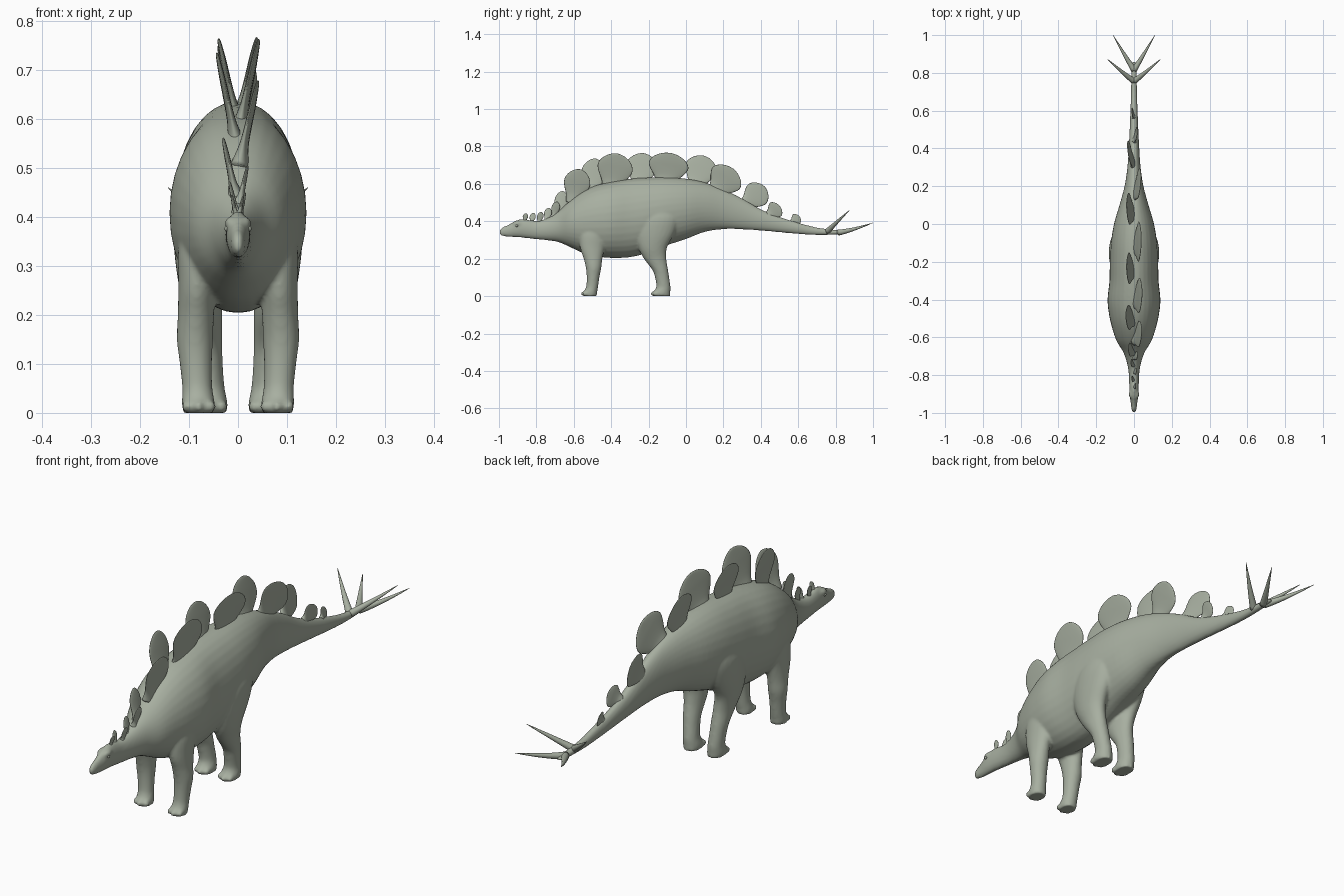
import bpy, bmesh, math
from mathutils import Vector

skin = bpy.data.materials.new("grey_green_skin")
skin.diffuse_color = (0.39, 0.43, 0.355, 1)


def spline(rows, n):
    """Smooth interpolation through rows of equal length."""
    out = []
    for i in range(len(rows) - 1):
        p = [rows[max(0, min(len(rows) - 1, i + k))] for k in (-1, 0, 1, 2)]
        for s in range(n):
            t = s / n
            out.append([0.5 * (2 * b + (c - a) * t + (2 * a - 5 * b + 4 * c - d) * t * t
                               + (3 * b - a - 3 * c + d) * t ** 3) for a, b, c, d in zip(*p)])
    return out + [list(rows[-1])]


def finish(name, bm):
    bmesh.ops.recalc_face_normals(bm, faces=bm.faces)
    for f in bm.faces:
        f.smooth = True
    me = bpy.data.meshes.new(name)
    bm.to_mesh(me)
    bm.free()
    me.materials.append(skin)
    ob = bpy.data.objects.new(name, me)
    bpy.context.collection.objects.link(ob)
    return ob


def loft(name, rings, seg=24):
    """Closed skin over elliptical rings given as (centre, u axis, v axis)."""
    bm = bmesh.new()
    loops = []
    for c, u, v in rings:
        loops.append([bm.verts.new(c + u * math.cos(2 * math.pi * k / seg) + v * math.sin(2 * math.pi * k / seg))
                      for k in range(seg)])
    for a, b in zip(loops, loops[1:]):
        for k in range(seg):
            j = (k + 1) % seg
            bm.faces.new((a[k], a[j], b[j], b[k]))
    bm.faces.new(loops[0])
    bm.faces.new(loops[-1])
    return finish(name, bm)


def ball(name, loc, size):
    bm = bmesh.new()
    bmesh.ops.create_uvsphere(bm, u_segments=16, v_segments=10, radius=1)
    for v in bm.verts:
        v.co = Vector(loc) + Vector(a * b for a, b in zip(v.co, size))
    return finish(name, bm)


# trunk, head and tail: y, top, bottom, half width
trunk = [(-0.998, .350, .333, .005), (-.985, .366, .322, .012), (-.95, .382, .317, .017), (-.91, .403, .315, .023),
         (-.87, .412, .312, .025), (-.80, .402, .304, .027), (-.74, .418, .298, .036), (-.68, .455, .288, .056),
         (-.62, .510, .262, .092), (-.55, .560, .230, .116), (-.48, .592, .213, .132), (-.40, .612, .204, .140),
         (-.30, .627, .208, .130), (-.20, .634, .232, .128), (-.10, .636, .272, .122), (0, .628, .305, .106),
         (.10, .608, .343, .077), (.20, .572, .358, .050), (.30, .522, .357, .035), (.40, .465, .350, .028),
         (.50, .424, .341, .023), (.60, .393, .332, .019), (.70, .367, .326, .016), (.80, .355, .328, .014),
         (.86, .348, .334, .008)]
parts = [loft("body", [(Vector((0, y, (t + b) / 2)), Vector((w, 0, 0)), Vector((0, 0, (t - b) / 2)))
                       for y, t, b, w in spline(trunk, 4)], 32)]

# legs: z, x, y, half width in x, half width in y
front_leg = [(0, .080, -.512, .032, .036), (.02, .081, -.512, .034, .037), (.05, .083, -.502, .031, .032),
             (.10, .086, -.497, .033, .034), (.15, .088, -.494, .037, .041), (.20, .086, -.497, .037, .050),
             (.26, .084, -.500, .038, .066), (.34, .082, -.490, .040, .075), (.42, .075, -.470, .030, .055)]
hind_leg = [(0, .056, -.130, .034, .046), (.02, .057, -.130, .036, .046), (.05, .059, -.121, .032, .038),
            (.10, .063, -.128, .032, .038), (.14, .066, -.138, .034, .042), (.20, .070, -.165, .038, .060),
            (.26, .078, -.178, .043, .077), (.34, .084, -.165, .047, .105), (.42, .086, -.145, .045, .105),
            (.50, .070, -.130, .035, .07)]
for side in (-1, 1):
    for name, leg in (("front_leg", front_leg), ("hind_leg", hind_leg)):
        parts.append(loft(name, [(Vector((side * x, y, z)), Vector((rx, 0, 0)), Vector((0, ry, 0)))
                                 for z, x, y, rx, ry in spline(leg, 4)]))
        # toes
        z, x, y, rx, ry = leg[0]
        for k in (-1, 0, 1):
            parts.append(ball("toe", (side * x + k * .023, y - ry * (.95 - .25 * abs(k)), .013), (.012, .016, .013)))
    # brow and cheek
    parts.append(ball("brow", (side * .017, -.90, .388), (.010, .025, .012)))

# merge the flesh into one smooth body
bpy.ops.object.select_all(action='DESELECT')
for p in parts:
    p.select_set(True)
body = parts[0]
bpy.context.view_layer.objects.active = body
bpy.ops.object.join()
m = body.modifiers.new("blend", 'REMESH')
m.mode = 'VOXEL'
m.voxel_size = 0.0065
m.use_smooth_shade = True
m = body.modifiers.new("soften", 'SMOOTH')
m.factor = 0.5
m.iterations = 5

# eyes
for side in (-1, 1):
    ball("eye", (side * .0235, -.905, .376), (.004, .007, .006))


# back plates: height fraction, width fraction, thickness
shape = [(-.25, .50, .020), (-.08, .56, .014), (.08, .68, .0095), (.25, .86, .0075), (.45, 1, .0065), (.62, .97, .006),
         (.78, .80, .005), (.90, .55, .004), (.97, .30, .003), (1, .06, .001)]


def plate(side, y, z, height, half, tilt):
    a = math.radians(tilt)
    roll = math.radians(12) * side
    up = Vector((math.sin(roll), math.sin(a) * math.cos(roll), math.cos(a) * math.cos(roll)))
    along = Vector((0, math.cos(a), -math.sin(a)))
    out = up.cross(along).normalized()
    k = min(1, height / .12)
    base = Vector((side * .010 * k, y, z))
    loft("back_plate", [(base + up * (h * height), along * (half * w), out * (t * (.35 + .65 * k)))
                        for h, w, t in spline(shape, 3)], 28)


for row in [(1, -.600, .535, .150, .070, 14), (-1, -.505, .580, .160, .066, 8), (1, -.395, .610, .158, .094, 12),
            (-1, -.245, .625, .143, .084, 8), (1, -.105, .632, .138, .106, 10), (-1, .060, .615, .143, .086, 17),
            (1, .175, .580, .130, .092, 38), (-1, .335, .505, .120, .070, 48), (1, .455, .443, .062, .046, 50),
            (-1, .575, .400, .042, .030, 50), (-1, -.675, .460, .105, .036, 10), (1, -.705, .440, .068, .022, 14),
            (-1, -.745, .415, .060, .020, 14), (1, -.785, .402, .050, .017, 14), (-1, -.825, .402, .045, .016, 14),
            (1, -.863, .408, .036, .014, 14)]:
    plate(*row)

# tail spikes
for side in (-1, 1):
    for start, bend, tip in (((0, .755, .345), (.060, .800, .390), (.143, .875, .460)),
                             ((0, .815, .340), (.045, .885, .350), (.111, 1.0, .392))):
        pts = [Vector((side * p[0], p[1], p[2])) for p in (start, bend, tip)]
        d = (pts[2] - pts[0]).normalized()
        u = d.cross(Vector((0, 0, 1))).normalized()
        v = d.cross(u)
        rings = []
        for i in range(13):
            t = i / 12
            c = pts[0] * (1 - t) ** 2 + pts[1] * 2 * t * (1 - t) + pts[2] * t * t
            r = .0155 * (1 - t) ** .85 + .0006
            rings.append((c, u * r, v * r))
        loft("tail_spike", rings, 14)
